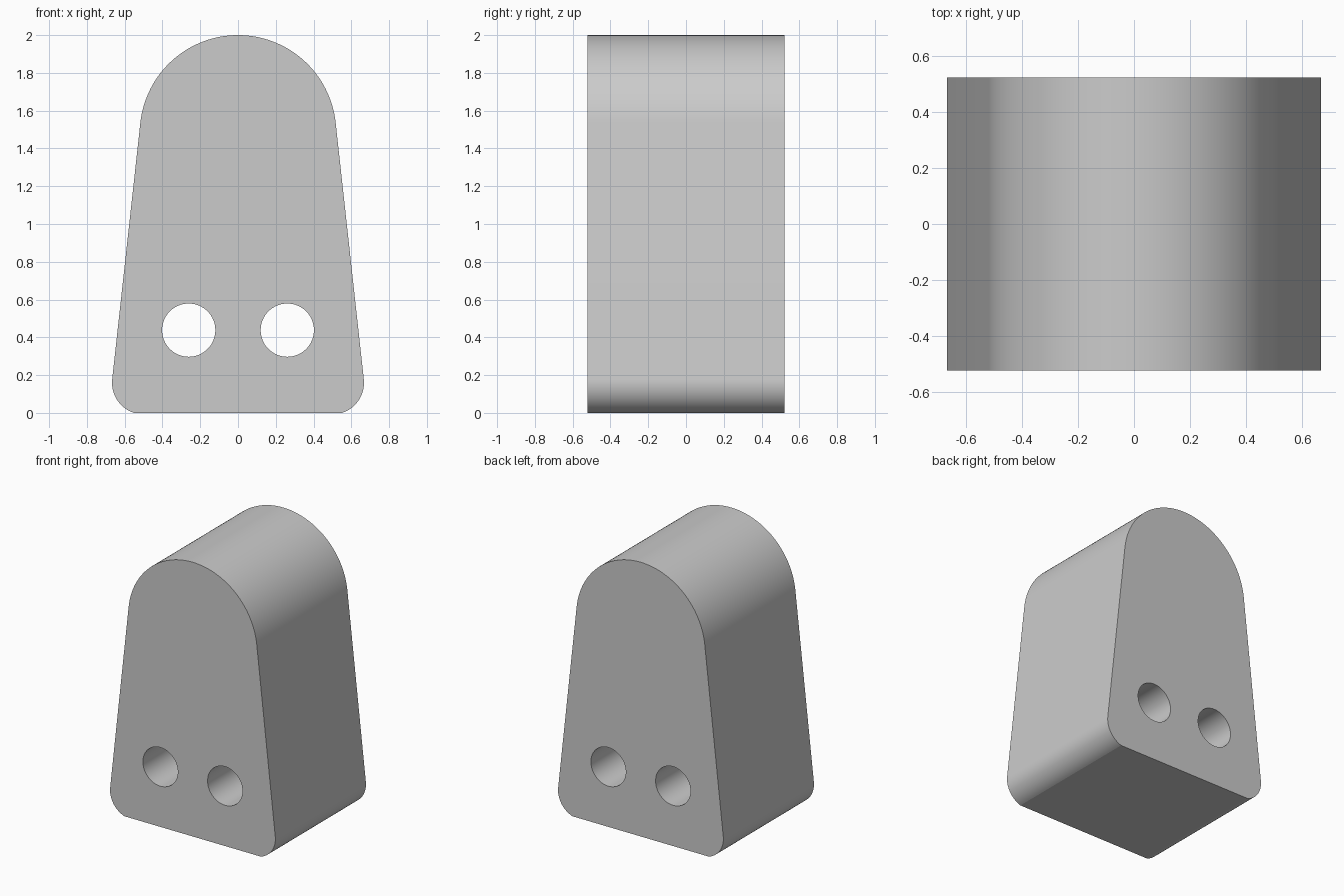
import bpy, bmesh
from math import sin, cos, pi, atan2, asin, radians

if "Cube" in bpy.data.objects:
    bpy.data.objects.remove(bpy.data.objects["Cube"], do_unlink=True)

HALF_DEPTH = 0.522
TOP_R, TOP_Z = 0.52, 1.48                    # rounded crown
FOOT_R, FOOT_X, FOOT_Z = 0.168, 0.499, 0.16  # rounded lower corners
HOLE_R, HOLE_X, HOLE_Z = 0.141, 0.261, 0.438


def arc(cx, cz, r, start, end, steps):
    angles = [start + (end - start) * i / steps for i in range(steps + 1)]
    return [(cx + r * cos(a), cz + r * sin(a)) for a in angles]


# Common tangent of the crown and corner circles gives the sloping sides
dx, dz = FOOT_X, TOP_Z - FOOT_Z
lean = asin((TOP_R - FOOT_R) / (dx * dx + dz * dz) ** 0.5)
tilt = atan2(dx, dz) - lean * -1
tilt = atan2(dx, dz) - asin((TOP_R - FOOT_R) / (dx * dx + dz * dz) ** 0.5)
foot_end = -asin(FOOT_Z / FOOT_R)

# Outline: right corner, crown, left corner; the flat base closes it
right = arc(FOOT_X, FOOT_Z, FOOT_R, foot_end, tilt, 24)
crown = arc(0, TOP_Z, TOP_R, tilt, pi - tilt, 64)
left = [(-x, z) for x, z in reversed(right)]
loops = [right + crown + left]
for side in (-1, 1):
    loops.append(arc(side * HOLE_X, HOLE_Z, HOLE_R, 0, 2 * pi, 64)[:-1])

# Filled and extruded profile with two through holes
curve = bpy.data.curves.new("block_profile", 'CURVE')
curve.dimensions = '2D'
curve.fill_mode = 'BOTH'
curve.extrude = HALF_DEPTH
for loop in loops:
    spline = curve.splines.new('POLY')
    spline.points.add(len(loop) - 1)
    for point, (x, z) in zip(spline.points, loop):
        point.co = (x, z, 0, 1)
    spline.use_cyclic_u = True
helper = bpy.data.objects.new("profile_helper", curve)
helper.hide_render = True
bpy.context.collection.objects.link(helper)
bpy.context.view_layer.update()
evaluated = helper.evaluated_get(bpy.context.evaluated_depsgraph_get())
mesh = bpy.data.meshes.new_from_object(evaluated)
bpy.data.objects.remove(helper, do_unlink=True)

# Stand the block upright and weld it into one solid
bm = bmesh.new()
bm.from_mesh(mesh)
for v in bm.verts:
    v.co = (v.co.x, -v.co.z, v.co.y)
bmesh.ops.remove_doubles(bm, verts=bm.verts, dist=0.00005)
bmesh.ops.recalc_face_normals(bm, faces=bm.faces)
bm.to_mesh(mesh)
bm.free()

block = bpy.data.objects.new("drilled_block", mesh)
bpy.context.collection.objects.link(block)

# Plain grey material
grey = bpy.data.materials.new("light_grey")
grey.use_nodes = True
colour = (0.6, 0.6, 0.6, 1)
grey.diffuse_color = colour
grey.node_tree.nodes["Principled BSDF"].inputs["Base Color"].default_value = colour
mesh.materials.clear()
mesh.materials.append(grey)

# Smooth curved walls, crisp rims
bpy.ops.object.select_all(action='DESELECT')
block.select_set(True)
bpy.context.view_layer.objects.active = block
bpy.ops.object.shade_smooth_by_angle(angle=radians(12))
